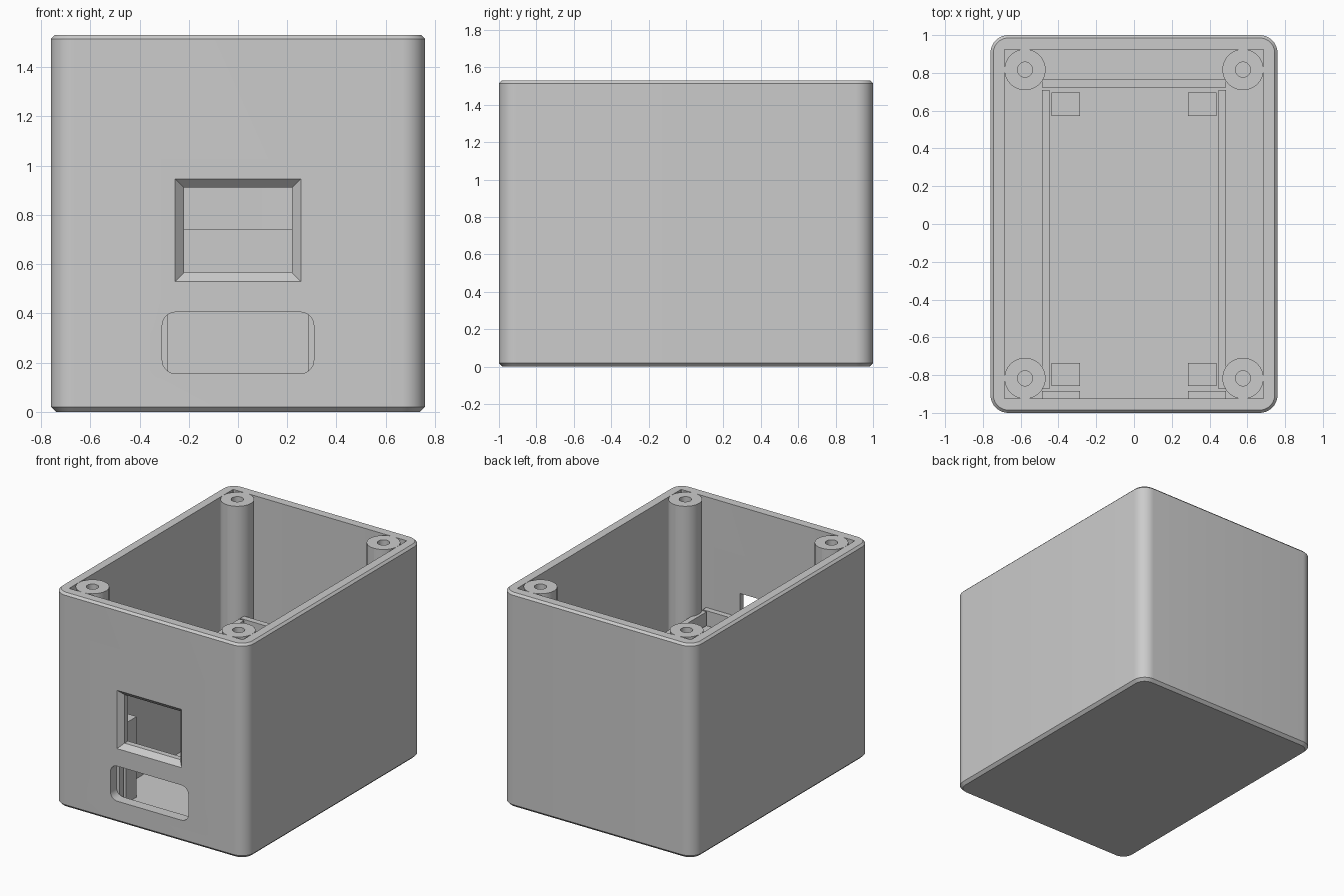
import bpy, bmesh, math

if "Cube" in bpy.data.objects:
    bpy.data.objects.remove(bpy.data.objects["Cube"])

TOP, FLOOR = 1.53, 0.075

grey = bpy.data.materials.new("plain_grey")
grey.diffuse_color = (0.6, 0.6, 0.6, 1)
grey.use_nodes = True
grey.node_tree.nodes["Principled BSDF"].inputs["Base Color"].default_value = grey.diffuse_color


def outline(hx, hy, r, segs):
    """Rounded rectangle points, one per corner when segs is 0."""
    pts = []
    for i, (sx, sy) in enumerate([(1, 1), (-1, 1), (-1, -1), (1, -1)]):
        for k in range(segs + 1):
            a = (i + (k / segs if segs else 0.5)) * math.pi / 2
            pts.append((sx * (hx - r) + r * math.cos(a),
                        sy * (hy - r) + r * math.sin(a)))
    return pts


def loft(name, rings, segs, loc=(0, 0, 0), rot=(0, 0, 0)):
    """Skin a stack of (half_x, half_y, radius, z) rings and cap both ends."""
    bm = bmesh.new()
    loops = [[bm.verts.new((x, y, z)) for x, y in outline(hx, hy, r, segs)]
             for hx, hy, r, z in rings]
    n = len(loops[0])
    for a, b in zip(loops, loops[1:]):
        for i in range(n):
            j = (i + 1) % n
            bm.faces.new((a[i], a[j], b[j], b[i]))
    bm.faces.new(loops[0][::-1])
    bm.faces.new(loops[-1])
    bmesh.ops.recalc_face_normals(bm, faces=bm.faces[:])
    me = bpy.data.meshes.new(name)
    bm.to_mesh(me)
    bm.free()
    me.materials.append(grey)
    ob = bpy.data.objects.new(name, me)
    ob.location, ob.rotation_euler = loc, rot
    bpy.context.collection.objects.link(ob)
    return ob


def block(name, x0, x1, y0, y1, z1):
    """Upright block that rises from inside the floor."""
    hx, hy = (x1 - x0) / 2, (y1 - y0) / 2
    z0 = FLOOR - 0.01
    return loft(name, [(hx, hy, 0, z0), (hx, hy, 0, z1)], 0,
                ((x0 + x1) / 2, (y0 + y1) / 2, 0))


def activate(ob):
    bpy.ops.object.select_all(action='DESELECT')
    ob.select_set(True)
    bpy.context.view_layer.objects.active = ob


# Open case with chamfered rim and base
case = loft("case", [
    (0.74, 0.98, 0.075, 0), (0.76, 1.0, 0.095, 0.02),
    (0.76, 1.0, 0.095, TOP - 0.015), (0.745, 0.985, 0.08, TOP),
    (0.686, 0.925, 0.004, TOP), (0.686, 0.925, 0.004, FLOOR)], 10)

# Front openings: bevelled display window and rounded port slot
turn = (math.pi / 2, 0, 0)
window = loft("window_cutter", [
    (0.22, 0.173, 0, 0.88), (0.22, 0.173, 0, 0.965),
    (0.255, 0.208, 0, 1.0), (0.295, 0.248, 0, 1.04)], 0, (0, 0, 0.738), turn)
slot = loft("slot_cutter", [
    (0.308, 0.125, 0.055, 0.88), (0.308, 0.125, 0.055, 1.04)], 8,
    (0, 0, 0.28), turn)
for cutter in (window, slot):
    activate(case)
    mod = case.modifiers.new("cut", 'BOOLEAN')
    mod.operation, mod.solver, mod.object = 'DIFFERENCE', 'EXACT', cutter
    bpy.ops.object.modifier_apply(modifier=mod.name)
    bpy.data.objects.remove(cutter)

smooth = [case]
for sx, side in ((-1, "left"), (1, "right")):
    # Screw pillars with blind holes, flush with the rim
    for sy, end in ((-1, "front"), (1, "back")):
        r, h = 0.109, 0.04
        smooth.append(loft(f"{end}_{side}_screw_pillar", [
            (r, r, r, FLOOR - 0.01), (r, r, r, TOP),
            (h, h, h, TOP), (h, h, h, TOP - 0.4)], 8,
            (sx * 0.577, sy * 0.817, 0)))

    # Board supports, side rails and front stops
    def pair(name, xa, xb, y0, y1, z1):
        lo, hi = sorted((sx * xa, sx * xb))
        block(f"{side}_{name}", lo, hi, y0, y1, z1)

    pair("front_support", 0.285, 0.438, -0.857, -0.735, 0.65)
    pair("back_support", 0.285, 0.438, 0.573, 0.695, 0.65)
    pair("side_rail", 0.448, 0.488, -0.873, 0.71, 0.74)
    pair("front_stop", 0.285, 0.488, -0.93, -0.885, 0.74)

# Back rail of the board frame
block("back_rail", -0.488, 0.488, 0.722, 0.765, 0.74)

for ob in smooth:
    activate(ob)
    bpy.ops.object.shade_smooth_by_angle(angle=math.radians(30))
